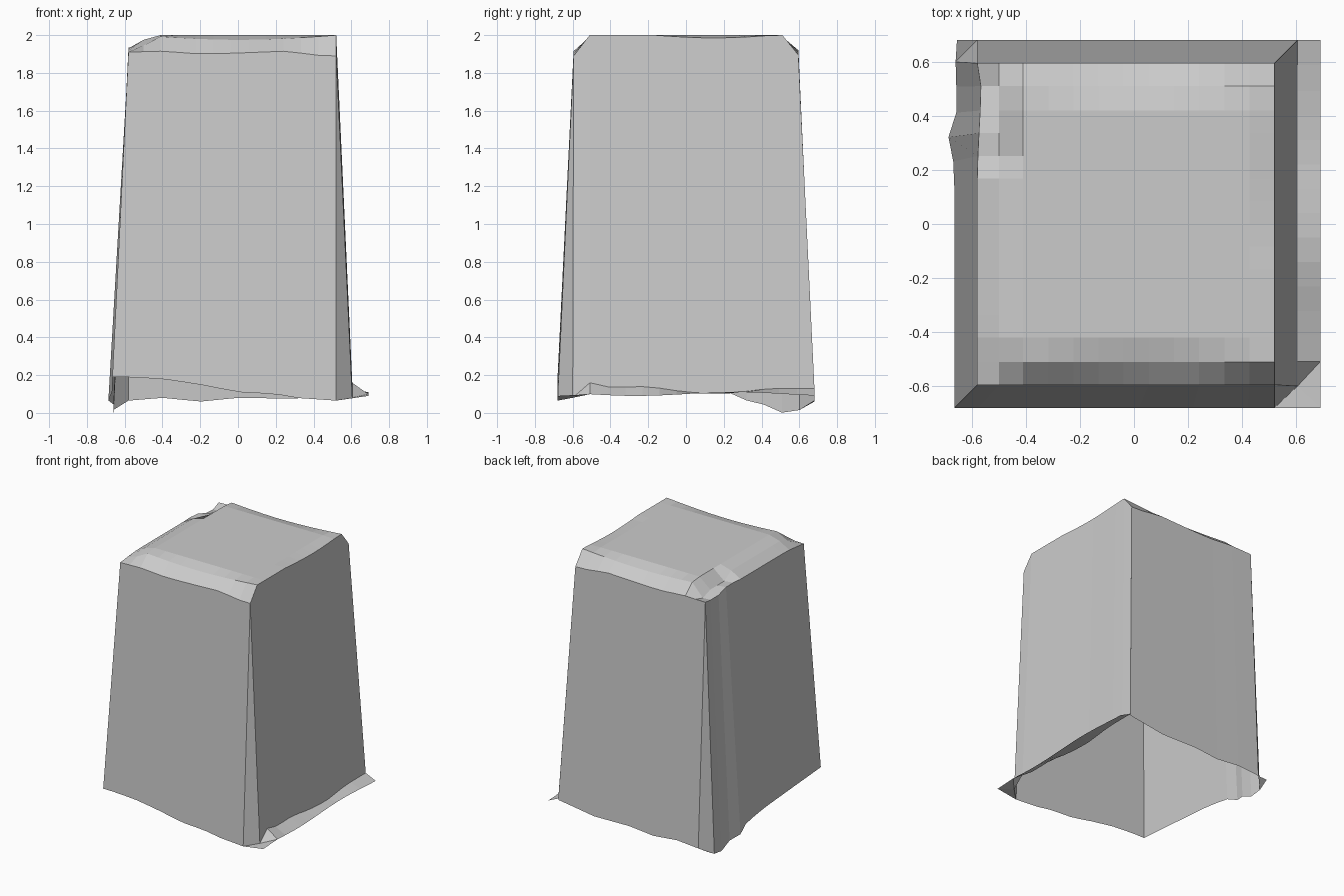
import bpy, bmesh, math

old = bpy.data.objects.get("Cube")
if old:
    bpy.data.objects.remove(old, do_unlink=True)

grey = bpy.data.materials.new("stone_grey")
grey.use_nodes = True
tone = (0.6, 0.6, 0.6, 1)
grey.diffuse_color = tone
grey.node_tree.nodes["Principled BSDF"].inputs["Base Color"].default_value = tone


def profile(points, t):
    """Piecewise linear value at t."""
    if t <= points[0][0]:
        return points[0][1]
    for (a, va), (b, vb) in zip(points, points[1:]):
        if t <= b:
            return va + (vb - va) * (t - a) / (b - a)
    return points[-1][1]


def remap(t, a, b, c, d):
    return c + (d - c) * (t - a) / (b - a)


def build(name, strips, extra=()):
    """Ruled strips between rows of points, plus single faces."""
    bm = bmesh.new()
    for rows in strips:
        grid = [[bm.verts.new(p) for p in row] for row in rows]
        for low, high in zip(grid, grid[1:]):
            for i in range(len(low) - 1):
                bm.faces.new((low[i], low[i + 1], high[i + 1], high[i]))
    for face in extra:
        bm.faces.new([bm.verts.new(p) for p in face])
    bmesh.ops.remove_doubles(bm, verts=bm.verts, dist=0.0005)
    mesh = bpy.data.meshes.new(name)
    bm.to_mesh(mesh)
    bm.free()
    mesh.materials.append(grey)
    obj = bpy.data.objects.new(name, mesh)
    bpy.context.collection.objects.link(obj)
    return obj


# Key extents of the block
LEFT, RIGHT, EDGE = -0.58, 0.52, 0.595
xs = [LEFT, -0.5, -0.41] + [remap(i, 0, 10, -0.41, RIGHT) for i in range(1, 11)]
ys = [-EDGE, -0.51, -0.42] + [remap(i, 0, 10, -0.42, 0.42) for i in range(1, 11)] + [0.51, EDGE]

# Uneven edge profiles
rim_left = [(-0.6, 1.91), (-0.4, 1.93), (0.2, 1.93), (0.31, 1.94), (0.45, 1.89), (0.6, 1.91)]
rim_front = [(LEFT, 1.91), (-0.4, 1.915), (-0.2, 1.9), (0, 1.905), (0.25, 1.915), (0.45, 1.89)]
base_front = [(-0.6, 0.19), (-0.4, 0.18), (-0.2, 0.15), (0, 0.11), (0.2, 0.1), (0.3, 0.08), (0.52, 0.065)]
base_back = [(-0.58, 0.065), (-0.4, 0.08), (-0.2, 0.06), (0, 0.08), (0.3, 0.075), (0.6, 0.12)]
base_right = [(-0.6, 0.08), (-0.51, 0.16), (-0.4, 0.135), (-0.2, 0.14), (0, 0.11), (0.2, 0.1), (0.45, 0.13), (0.68, 0.13)]
base_left = [(-0.68, 0.19), (-0.4, 0.17), (0, 0.14), (0.27, 0.1), (0.33, 0.06), (0.4, 0.05), (0.5, 0), (0.6, 0.015)]
foot_left = [(0.18, -0.665), (0.25, -0.67), (0.31, -0.69), (0.42, -0.655), (0.6, -0.66)]
brow_left = [(0.2, LEFT), (0.31, -0.575), (0.5, -0.565), (0.59, LEFT)]


def cap_height(x, y):
    if abs(y) > 0.55:
        z = profile(rim_front, x)
        return z if y < 0 else z + 0.005
    z = 2.0
    # soft shoulders along front and back
    if abs(y) > 0.5 and x < RIGHT - 0.01:
        z -= 0.025 * max(0, math.cos(x * 3))
    # worn left shoulder
    if x < -0.55:
        return profile(rim_left, y)
    if x < -0.45:
        z = 1.975 if y < 0.17 else 1.925
        return z - (0.03 if abs(y) > 0.5 else 0)
    # shallow dip on the right edge
    if x > RIGHT - 0.01:
        z -= 0.015 * max(0, math.cos((y - 0.15) * 5))
    return z


def cap_point(x, y):
    px = profile(brow_left, y) if x == LEFT else x
    return (px, y, cap_height(x, y))


build("weathered_cap", [[[cap_point(x, y) for x in xs] for y in ys]])

# Four leaning walls
front, right, back, left = [], [], [], []
for x in xs:
    fx = remap(x, LEFT, RIGHT, -0.665, RIGHT)
    front.append((fx, -0.68, profile(base_front, fx)))
    bx = remap(x, LEFT, RIGHT, LEFT, 0.605)
    back.append((bx, 0.68, profile(base_back, bx)))
for y in ys:
    ry = remap(y, -EDGE, EDGE, -0.6, 0.68)
    right.append((0.605, ry, profile(base_right, ry)))
    ly = remap(y, -EDGE, EDGE, -0.68, 0.6)
    left.append((profile(foot_left, ly), ly, profile(base_left, ly)))

top_front = [cap_point(x, -EDGE) for x in xs]
top_back = [cap_point(x, EDGE) for x in xs]
top_right = [cap_point(RIGHT, y) for y in ys]
top_left = [cap_point(LEFT, y) for y in ys]
build("leaning_walls",
      [[front, top_front], [right, top_right],
       [back[::-1], top_back[::-1]], [left[::-1], top_left[::-1]]],
      [(front[-1], right[0], top_front[-1]), (left[-1], back[0], top_left[-1])])

# Thin ledge at the foot of the right wall
ledge_in = right[1:]
ledge_out = [(0.69, p[1], 0.1 + 0.01 * math.sin(p[1] * 6)) for p in ledge_in]
build("foot_ledge", [[ledge_out, ledge_in]],
      [(front[-1], (0.69, -0.68, 0.09), right[0]),
       ((0.69, -0.68, 0.09), ledge_out[0], right[0]),
       (right[0], ledge_out[0], ledge_in[0])])

# Small lip at the back corner
build("corner_lip", [], [(back[0], left[-1], (-0.655, 0.68, 0.06))])
